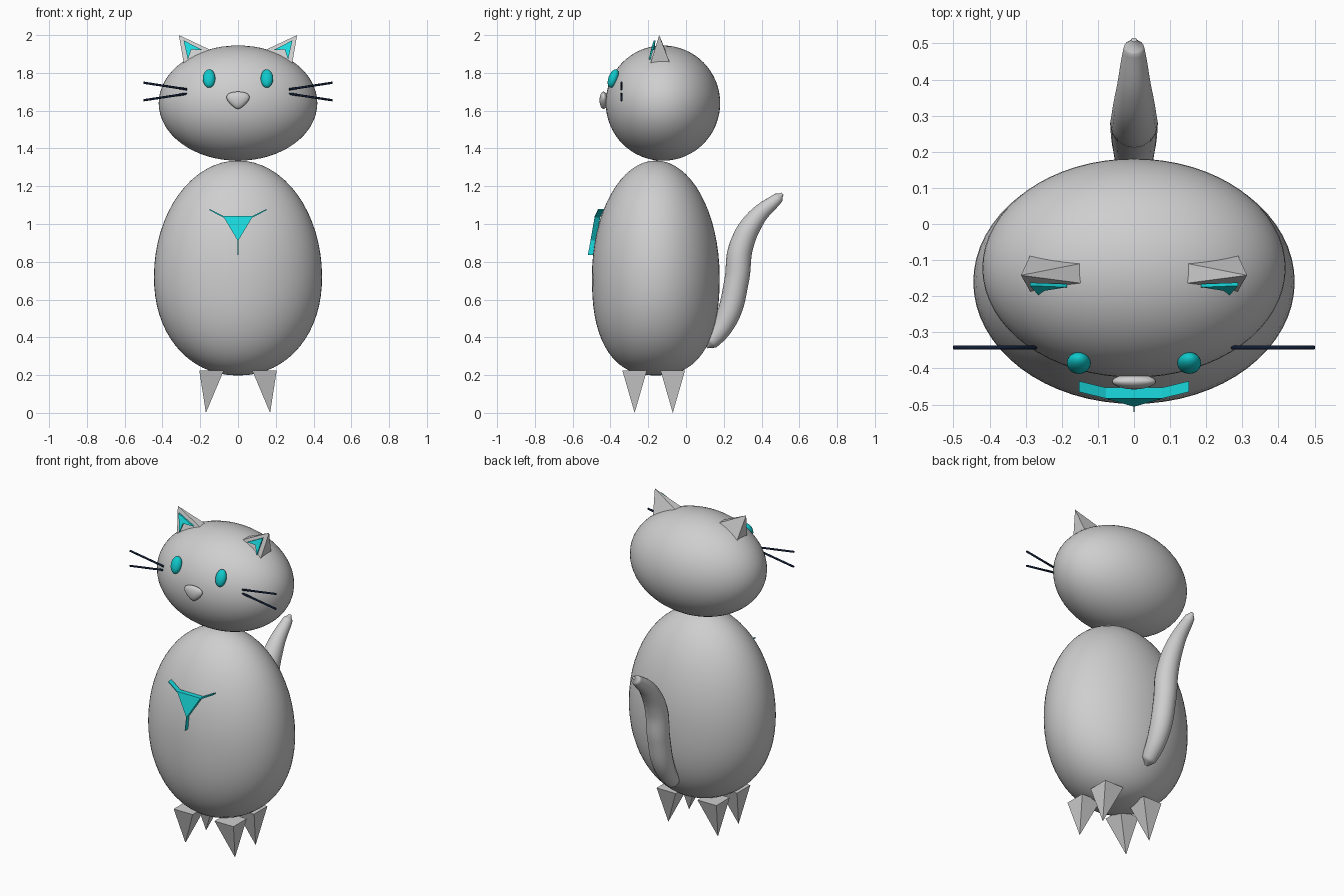
import bpy
import bmesh
from mathutils import Vector, Matrix

old = bpy.data.objects.get("Cube")
if old:
    bpy.data.objects.remove(old, do_unlink=True)


def material(name, rgb):
    m = bpy.data.materials.new(name)
    m.use_nodes = True
    m.diffuse_color = (*rgb, 1)
    m.node_tree.nodes["Principled BSDF"].inputs["Base Color"].default_value = (*rgb, 1)
    return m


GREY = material("soft grey", (0.62, 0.62, 0.62))
TEAL = material("bright teal", (0.01, 0.72, 0.75))
EYE = material("eye teal", (0.005, 0.58, 0.6))
NAVY = material("dark navy", (0.005, 0.012, 0.035))


def finish(bm, name, mat, smooth=False):
    bmesh.ops.recalc_face_normals(bm, faces=bm.faces)
    mesh = bpy.data.meshes.new(name)
    for f in bm.faces:
        f.smooth = smooth
    bm.to_mesh(mesh)
    bm.free()
    mesh.materials.append(mat)
    ob = bpy.data.objects.new(name, mesh)
    bpy.context.collection.objects.link(ob)
    return ob


def ellipsoid(name, centre, radii, mat, shape=None, tilt=0.0, segments=48):
    """Sphere, optionally reshaped as a unit form, then scaled and tilted."""
    bm = bmesh.new()
    bmesh.ops.create_uvsphere(bm, u_segments=segments, v_segments=segments // 2, radius=1)
    turn = Matrix.Rotation(tilt, 3, 'X')
    for v in bm.verts:
        p = shape(v.co.copy()) if shape else v.co
        v.co = turn @ Vector(a * b for a, b in zip(p, radii)) + Vector(centre)
    return finish(bm, name, mat, True)


def solid(name, base, top, mat):
    """Pyramid when top is one point, prism when it matches the base."""
    bm = bmesh.new()
    lo = [bm.verts.new(p) for p in base]
    hi = [bm.verts.new(p) for p in top]
    bm.faces.new(lo)
    if len(hi) > 1:
        bm.faces.new(hi)
    n = len(lo)
    for i in range(n):
        j = (i + 1) % n
        bm.faces.new([lo[i], lo[j], hi[j], hi[i]] if len(hi) > 1 else [lo[i], lo[j], hi[0]])
    return finish(bm, name, mat)


def plate(name, points, depth, mat):
    return solid(name, points, [(x, y + depth, z) for x, y, z in points], mat)


# Body: egg with a fuller, flatter underside
def egg(p):
    if p.z >= 0:
        p.z *= 1.18
        return p
    flat = max(1e-9, 1 - p.z * p.z) ** 0.5
    for axis, n in ((0, 2.12), (1, 2.45)):
        p[axis] *= max(0, 1 - abs(p.z) ** n) ** (1 / n) / max(flat, 1e-4)
    return p


ellipsoid("body", (0, -0.16, 0.72), (0.445, 0.338, 0.522), GREY, egg, segments=64)
ellipsoid("head", (0, -0.122, 1.64), (0.42, 0.303, 0.305), GREY, segments=64)


# Nose: rounded triangle pointing down
def wedge(p):
    p.x *= 0.85 + 0.4 * p.z
    return p


ellipsoid("nose", (0, -0.436, 1.655), (0.066, 0.022, 0.046), GREY, wedge, segments=24)

for side, label in ((1, "left"), (-1, "right")):
    def flip(points):
        return [(side * x, y, z) for x, y, z in points]

    ellipsoid(label + "_eye", (side * 0.153, -0.385, 1.77), (0.033, 0.026, 0.051),
              EYE, tilt=-0.35, segments=24)

    # Ear and its coloured inner plate
    solid(label + "_ear",
          flip([(0.28, -0.2, 1.81), (0.28, -0.07, 1.81), (0.1, -0.1, 1.9), (0.1, -0.17, 1.9)]),
          flip([(0.313, -0.142, 2.0)]), GREY)
    plate(label + "_inner_ear",
          flip([(0.288, -0.171, 1.972), (0.185, -0.175, 1.92),
                (0.248, -0.185, 1.924), (0.265, -0.197, 1.87)]), 0.009, TEAL)

    # Whiskers
    for level, near, far in (("upper", 1.713, 1.748), ("lower", 1.69, 1.655)):
        a = Vector((side * 0.27, -0.342, near))
        b = Vector((side * 0.5, -0.342, far))
        bm = bmesh.new()
        spin = (b - a).to_track_quat('Z', 'Y').to_matrix().to_4x4()
        bmesh.ops.create_cone(bm, cap_ends=True, segments=8, radius1=0.006, radius2=0.006,
                              depth=(b - a).length,
                              matrix=Matrix.Translation((a + b) / 2) @ spin)
        finish(bm, f"{label}_{level}_whisker", NAVY, True)

    # Legs: square spikes, tips splayed outwards
    for place, y in (("front", -0.272), ("back", -0.07)):
        r = 0.065
        solid(f"{label}_{place}_leg",
              flip([(0.14 - r, y - r, 0.225), (0.14 + r, y - r, 0.225),
                    (0.14 + r, y + r, 0.225), (0.14 - r, y + r, 0.225)]),
              flip([(0.17, y, 0.0)]), GREY)

    # Chest ribbon end
    plate(label + "_ribbon",
          flip([(0.078, -0.483, 1.043), (0.152, -0.465, 1.08),
                (0.152, -0.465, 1.073), (0.078, -0.483, 1.035)]), 0.03, TEAL)

# Chest kerchief and its hanging strip
plate("kerchief", [(-0.08, -0.483, 1.043), (0.08, -0.483, 1.043), (0, -0.506, 0.91)], 0.03, TEAL)
plate("hanging_strip", [(-0.002, -0.504, 0.92), (0.002, -0.504, 0.92),
                        (0.002, -0.52, 0.835), (-0.002, -0.52, 0.835)], 0.03, TEAL)

# Tail: tapering tube along a curve
path = [(0.105, 0.35, 0.012), (0.13, 0.375, 0.042), (0.215, 0.5, 0.06), (0.268, 0.7, 0.065),
        (0.292, 0.88, 0.064), (0.37, 1.03, 0.05), (0.49, 1.14, 0.028), (0.51, 1.16, 0.008)]
curve = bpy.data.curves.new("tail", 'CURVE')
curve.dimensions = '3D'
curve.bevel_depth = 1
curve.bevel_resolution = 6
curve.use_fill_caps = True
spline = curve.splines.new('BEZIER')
spline.bezier_points.add(len(path) - 1)
for point, (y, z, r) in zip(spline.bezier_points, path):
    point.co = (0, y, z)
    point.radius = r
    point.handle_left_type = point.handle_right_type = 'AUTO'
spline.radius_interpolation = 'CARDINAL'
curve.materials.append(GREY)
tail = bpy.data.objects.new("tail", curve)
bpy.context.collection.objects.link(tail)
bpy.ops.object.select_all(action='DESELECT')
tail.select_set(True)
bpy.context.view_layer.objects.active = tail
bpy.ops.object.convert(target='MESH')
bpy.ops.object.shade_smooth()
